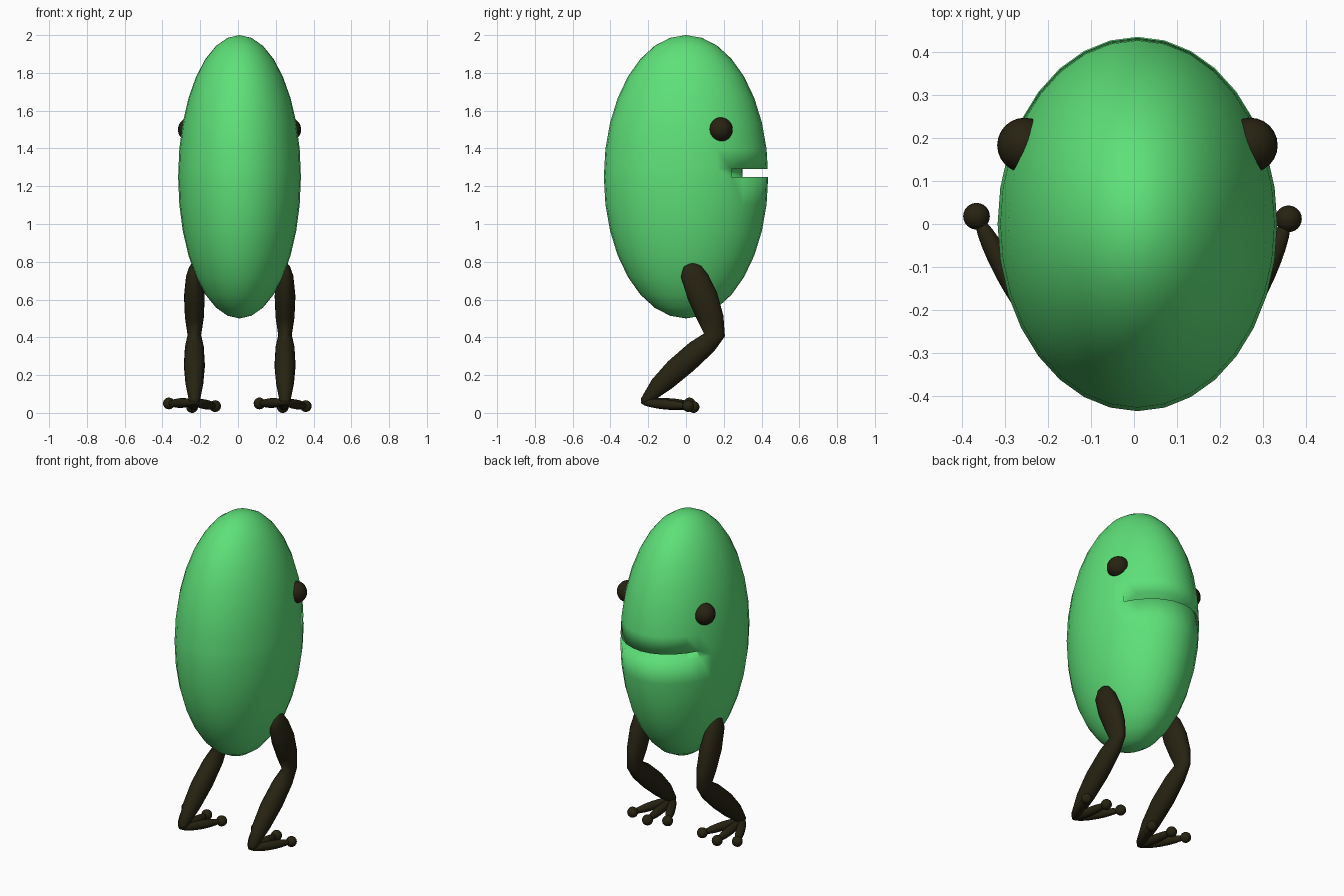
import bpy, bmesh, math
from mathutils import Vector, Matrix

cube = bpy.data.objects.get("Cube")
if cube:
    bpy.data.objects.remove(cube, do_unlink=True)


def material(name, rgb):
    m = bpy.data.materials.new(name)
    m.use_nodes = True
    m.diffuse_color = (*rgb, 1)
    m.node_tree.nodes["Principled BSDF"].inputs["Base Color"].default_value = (*rgb, 1)
    return m


GREEN = material("leaf green", (0.112, 0.75, 0.19))
DARK = material("dark olive", (0.02, 0.017, 0.006))
MID_X = 0.008


def finish(name, bm, mat):
    bmesh.ops.recalc_face_normals(bm, faces=bm.faces)
    for f in bm.faces:
        f.smooth = True
    mesh = bpy.data.meshes.new(name)
    bm.to_mesh(mesh)
    bm.free()
    mesh.materials.append(mat)
    obj = bpy.data.objects.new(name, mesh)
    bpy.context.collection.objects.link(obj)
    return obj


def ball(name, center, radius, mat):
    bm = bmesh.new()
    bmesh.ops.create_uvsphere(bm, u_segments=24, v_segments=16, radius=radius,
                              matrix=Matrix.Translation(center))
    return finish(name, bm, mat)


def spindle(name, a, b, radius, mat):
    """Stretched ellipsoid running from a to b."""
    a, b = Vector(a), Vector(b)
    d = b - a
    turn = d.to_track_quat('Z', 'Y').to_matrix().to_4x4()
    size = Matrix.Diagonal((radius, radius, d.length / 2, 1))
    bm = bmesh.new()
    bmesh.ops.create_uvsphere(bm, u_segments=16, v_segments=12, radius=1,
                              matrix=Matrix.Translation((a + b) / 2) @ turn @ size)
    return finish(name, bm, mat)


def limb(name, x, rings, mat, segments=20):
    """Loft of ellipses; each ring is (y, z) of both side edges and a half width in x."""
    bm = bmesh.new()
    loops = []
    for y0, z0, y1, z1, rx in rings:
        a, b = Vector((x, y0, z0)), Vector((x, y1, z1))
        mid, half = (a + b) / 2, (b - a) / 2
        loops.append([bm.verts.new(mid + half * math.cos(t) + Vector((rx * math.sin(t), 0, 0)))
                      for t in (2 * math.pi * i / segments for i in range(segments))])
    for p, q in zip(loops, loops[1:]):
        for i in range(segments):
            j = (i + 1) % segments
            bm.faces.new((p[i], p[j], q[j], q[i]))
    bm.faces.new(loops[0])
    bm.faces.new(loops[-1])
    return finish(name, bm, mat)


# Egg-shaped body with a mouth slot pushed inward just above the middle
CENTER = Vector((MID_X, 0, 1.25))
bm = bmesh.new()
bmesh.ops.create_uvsphere(bm, u_segments=32, v_segments=16, radius=1,
                          matrix=Matrix.Translation(CENTER)
                          @ Matrix.Diagonal((0.325, 0.435, 0.75, 1)))
bmesh.ops.bisect_plane(bm, geom=bm.verts[:] + bm.edges[:] + bm.faces[:],
                       plane_co=(0, 0, 1.292), plane_no=(0, 0, 1))
mouth = []
for f in bm.faces:
    c = f.calc_center_median()
    if 1.25 < c.z < 1.292 and c.y > 0.24:
        mouth.append(f)
grown = bmesh.ops.extrude_face_region(bm, geom=mouth)["geom"]
bmesh.ops.delete(bm, geom=mouth, context='FACES_ONLY')
for v in grown:
    if isinstance(v, bmesh.types.BMVert):
        v.co.x = MID_X + (v.co.x - MID_X) * 0.69
        v.co.y *= 0.69
finish("body", bm, GREEN)

# Eyes
for side, s in (("left", 1), ("right", -1)):
    ball(side + "_eye", (MID_X + s * 0.262, 0.183, 1.5), 0.064, DARK)

# Legs: both share one shape, shifted sideways
THIGH = [(0.02, 0.797, 0.045, 0.797, 0.008), (-0.013, 0.775, 0.08, 0.778, 0.026),
         (-0.027, 0.72, 0.118, 0.73, 0.044), (0.01, 0.6, 0.164, 0.637, 0.055),
         (0.058, 0.495, 0.198, 0.515, 0.05)]
KNEE = [(0.095, 0.42, 0.206, 0.405, 0.036)]
SHIN = [(0.02, 0.373, 0.148, 0.325, 0.05), (-0.095, 0.273, 0.042, 0.225, 0.056),
        (-0.18, 0.177, -0.074, 0.13, 0.047), (-0.238, 0.077, -0.178, 0.06, 0.03),
        (-0.236, 0.048, -0.195, 0.038, 0.02)]
TOES = {"outer": (-0.135, 0.018, 0.05), "middle": (-0.012, 0.04, 0.031),
        "inner": (0.11, 0.012, 0.036)}

for side, x in (("right", -0.231), ("left", 0.249)):
    limb(side + "_leg", x, THIGH + KNEE + SHIN, DARK)
    for toe, (dx, y, z) in TOES.items():
        tip = (x + dx, y, z)
        spindle(f"{side}_{toe}_toe", (x, -0.238, 0.055), tip, 0.026, DARK)
        ball(f"{side}_{toe}_toe_pad", tip, 0.031, DARK)
